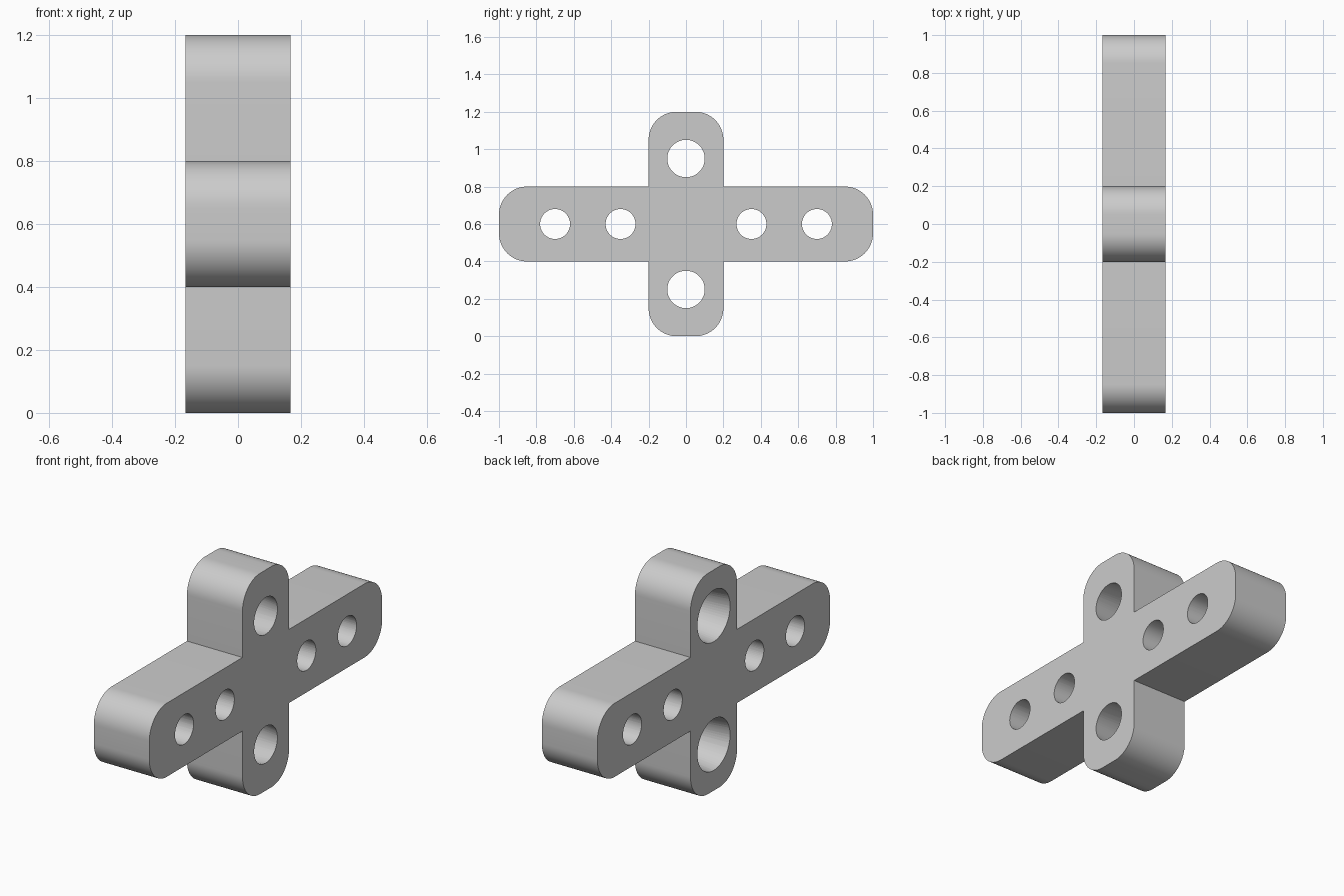
import bpy, bmesh, math
from mathutils import Matrix

if "Cube" in bpy.data.objects:
    bpy.data.objects.remove(bpy.data.objects["Cube"])

HALF_T = 0.167    # half thickness along x
ARM = 0.2         # half width of each arm
CENTRE_Z = 0.6
RADIUS = 0.15     # outer corner rounding

grey = bpy.data.materials.new("plain_grey")
grey.diffuse_color = (0.6, 0.6, 0.6, 1)
grey.use_nodes = True
grey.node_tree.nodes["Principled BSDF"].inputs["Base Color"].default_value = grey.diffuse_color


def make_object(name, bm):
    mesh = bpy.data.meshes.new(name)
    bm.to_mesh(mesh)
    bm.free()
    mesh.materials.append(grey)
    obj = bpy.data.objects.new(name, mesh)
    bpy.context.collection.objects.link(obj)
    return obj


def arc(cy, cz, start, steps=16):
    """Quarter-circle corner, counter-clockwise from the start angle."""
    return [(cy + RADIUS * math.cos(start + math.pi / 2 * i / steps),
             cz + RADIUS * math.sin(start + math.pi / 2 * i / steps))
            for i in range(steps + 1)]


# Cross outline: four arms, each with two rounded corners and an inner corner
outline = []
for k, length in enumerate((1.0, 0.6, 1.0, 0.6)):
    inset = length - RADIUS
    arm = arc(inset, -ARM + RADIUS, -math.pi / 2)
    arm += arc(inset, ARM - RADIUS, 0) + [(ARM, ARM)]
    c, s = ((1, 0), (0, 1), (-1, 0), (0, -1))[k]
    outline += [(y * c - z * s, y * s + z * c) for y, z in arm]

bm = bmesh.new()
face = bm.faces.new([bm.verts.new((-HALF_T, y, z + CENTRE_Z)) for y, z in outline])
ext = bmesh.ops.extrude_face_region(bm, geom=[face])
bmesh.ops.translate(bm, vec=(2 * HALF_T, 0, 0),
                    verts=[v for v in ext["geom"] if isinstance(v, bmesh.types.BMVert)])
bmesh.ops.recalc_face_normals(bm, faces=bm.faces)
bracket = make_object("cross_bracket", bm)

# Holes: (y, z, radius at the -x side, radius at the +x side)
holes = [(y, CENTRE_Z, 0.08, 0.08) for y in (-0.7, -0.35, 0.35, 0.7)]
holes += [(0, z, 0.14, 0.10) for z in (0.25, 0.95)]   # tapered bores
bm = bmesh.new()
OVER = 1.1        # cutters reach past both faces
for y, z, r_left, r_right in holes:
    mid, slope = (r_left + r_right) / 2, (r_right - r_left) / 2 * OVER
    bmesh.ops.create_cone(
        bm, cap_ends=True, segments=64, radius1=mid - slope, radius2=mid + slope,
        depth=2 * HALF_T * OVER,
        matrix=Matrix.Translation((0, y, z)) @ Matrix.Rotation(math.pi / 2, 4, 'Y'))
cutter = make_object("hole_cutter", bm)
cutter.hide_render = True
cutter.hide_viewport = True

# Soft shading on the rounded walls, sharp rims
bpy.context.view_layer.objects.active = bracket
bracket.select_set(True)
bpy.ops.object.shade_smooth_by_angle(angle=math.radians(30))

drill = bracket.modifiers.new("drill_holes", 'BOOLEAN')
drill.operation = 'DIFFERENCE'
drill.solver = 'EXACT'
drill.object = cutter
bpy.context.view_layer.update()

# Apply the drilling, then drop the cutter
bpy.ops.object.modifier_apply(modifier=drill.name)
bpy.data.objects.remove(cutter)
bpy.ops.object.shade_smooth_by_angle(angle=math.radians(30))
